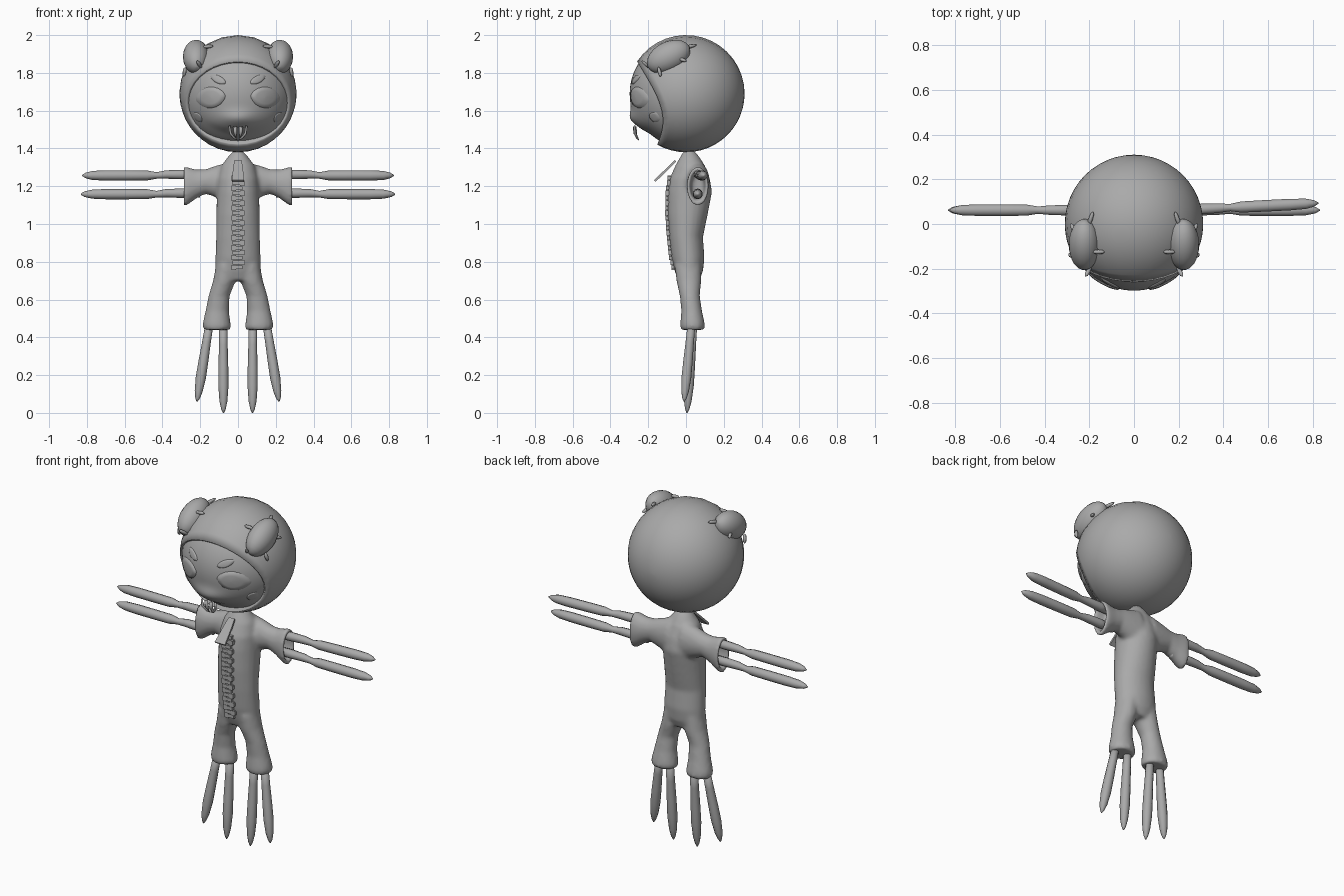
import bpy, bmesh, math
from mathutils import Vector as V

if "Cube" in bpy.data.objects:
    bpy.data.objects.remove(bpy.data.objects["Cube"])

grey = bpy.data.materials.new("grey")
grey.diffuse_color = (0.4, 0.4, 0.4, 1)
grey.use_nodes = True
grey.node_tree.nodes["Principled BSDF"].inputs["Base Color"].default_value = grey.diffuse_color
X, Y, Z = V((1, 0, 0)), V((0, 1, 0)), V((0, 0, 1))


def finish(name, bm, smooth=True):
    bmesh.ops.recalc_face_normals(bm, faces=bm.faces)
    me = bpy.data.meshes.new(name)
    for f in bm.faces:
        f.smooth = smooth
    bm.to_mesh(me)
    bm.free()
    me.materials.append(grey)
    ob = bpy.data.objects.new(name, me)
    bpy.context.collection.objects.link(ob)
    return ob


def skin(bm, rings, caps=(True, True)):
    """Join rings of points into a tube, capping the chosen ends."""
    vs = [[bm.verts.new(p) for p in r] for r in rings]
    n = len(vs[0])
    for a, b in zip(vs, vs[1:]):
        for i in range(n):
            j = (i + 1) % n
            bm.faces.new((a[i], a[j], b[j], b[i]))
    for use, r in zip(caps, (vs[0], vs[-1])):
        if use:
            bm.faces.new(r)


def ring(c, u, v, n=16):
    c = V(c)
    return [c + u * math.cos(2 * math.pi * i / n) + v * math.sin(2 * math.pi * i / n)
            for i in range(n)]


def tube(name, pts, radii, n=10):
    """Round tube along points with varying radius."""
    pts = [V(p) for p in pts]
    rings = []
    for i, p in enumerate(pts):
        d = (pts[min(i + 1, len(pts) - 1)] - pts[max(i - 1, 0)]).normalized()
        u = d.cross(Y if abs(d.y) < 0.8 else X).normalized()
        rings.append(ring(p, u * radii[i], d.cross(u) * radii[i], n))
    bm = bmesh.new()
    skin(bm, rings)
    return finish(name, bm)


# Suit: torso, sleeves and trouser legs merged into one soft skin
suit = bmesh.new()
torso = [(1.395, .018, .015, .022), (1.36, .05, .02, .048), (1.31, .088, .022, .078),
         (1.24, .108, .02, .107), (1.17, .112, .02, .118), (1.05, .115, .008, .107),
         (.93, .116, 0, .09), (.82, .12, .01, .088), (.75, .122, .015, .075),
         (.70, .105, .015, .055)]
skin(suit, [ring((0, y, z), X * rx, Y * ry, 24) for z, rx, y, ry in torso])
sleeve = [(.04, 1.22, .11, .065), (.12, 1.225, .083, .058), (.17, 1.225, .065, .052),
          (.22, 1.212, .076, .053), (.27, 1.2, .102, .058), (.288, 1.2, .103, .058),
          (.288, 1.2, .082, .042), (.22, 1.205, .06, .03)]
leg = [(.78, .062, .01, .055, .07), (.70, .072, .015, .06, .066), (.62, .1, .02, .056, .053),
       (.54, .11, .03, .062, .055), (.48, .113, .034, .073, .064), (.455, .112, .035, .076, .066),
       (.44, .112, .035, .07, .06)]
for s in (-1, 1):
    skin(suit, [ring((s * x, .062, z), Z * rz, Y * ry, 24) for x, z, rz, ry in sleeve])
    skin(suit, [ring((s * x, y, z), X * rx, Y * ry, 24) for z, x, y, rx, ry in leg])
body = finish("suit", suit)
rm = body.modifiers.new("merge", 'REMESH')
rm.mode, rm.voxel_size, rm.use_smooth_shade = 'VOXEL', .011, True
sm = body.modifiers.new("soften", 'SMOOTH')
sm.factor, sm.iterations = .5, 5

# Long pointed hands and feet
for s in (-1, 1):
    for name, z, tip in (("upper_hand", 1.257, .825), ("lower_hand", 1.158, .832)):
        dy = .03 if s == 1 and z > 1.2 else 0
        xs = (.20, .30, .38, .43, .48, .58, .70, .77, tip - .02, tip)
        rs = (.022, .025, .022, .017, .026, .027, .027, .024, .015, .003)
        tube(name, [(s * x, .062 + dy * (x - .2) / .6, z + (.005 if x < .4 else 0))
                    for x in xs], rs)
    for name, top, end in (("outer_foot", (.15, .03, .48), (.217, -.01, .06)),
                           ("inner_foot", (.078, .04, .48), (.077, .005, 0))):
        a, b = V((s * top[0], *top[1:])), V((s * end[0], *end[1:]))
        tube(name, [a.lerp(b, t) for t in (0, .25, .5, .7, .87, .96, 1)],
             (.021, .023, .026, .027, .021, .012, .003))

# Hood: sphere with an oval face opening and a turned-in lip
C, R, N = V((0, 0, 1.69)), .31, 36


def oval(i, k=1):
    a = 2 * math.pi * i / N
    return k * .272 * math.cos(a), 1.64 + k * .22 * math.sin(a)


edge = []
for i in range(N):
    x, z = oval(i)
    edge.append(V((x, -math.sqrt(R * R - x * x - (z - C.z) ** 2), z - C.z)).normalized())
rings = [[C + d * .283 for d in edge], [C + d * .305 for d in edge]]
for k in range(17):
    rings.append([C + R * d.slerp(Y, min(k / 16, .99)) for d in edge])
bm = bmesh.new()
skin(bm, rings, (False, True))
finish("hood", bm)


# Face: slightly smaller dome with a muzzle that undercuts to the chin
def face_y(x, z):
    y = -math.sqrt(max(.0, .298 ** 2 - x * x - (z - C.z) ** 2))
    y -= .028 * math.exp(-(x / .1) ** 2 - ((z - 1.555) / .045) ** 2)
    lip = 1.49 + 1.6 * x * x
    drop = 1 / (1 + math.exp((z - lip) / .008))
    return y + .022 * drop * math.exp(-(x / .15) ** 4)


bm = bmesh.new()
rings = []
for k in range(25):
    pts = [oval(i, max(1 - k / 24, .01)) for i in range(N)]
    rings.append([V((x, face_y(x, z), z)) for x, z in pts])
skin(bm, rings, (False, True))
finish("face", bm)


# Raised pillows on the face: eyes, brows, cheek marks
def pillow(name, cx, cz, w, h, tilt, lift, point):
    bm = bmesh.new()
    rings = []
    for k, up in ((1, -.002), (.93, lift * .7), (.6, lift), (.05, lift)):
        r = []
        for i in range(20):
            a = 2 * math.pi * i / 20
            px = k * w * math.cos(a)
            pz = k * h * math.sin(a) * abs(math.sin(a)) ** point
            x = cx + px * math.cos(tilt) - pz * math.sin(tilt)
            z = cz + px * math.sin(tilt) + pz * math.cos(tilt)
            r.append(V((x, face_y(x, z) - up, z)))
        rings.append(r)
    skin(bm, rings, (False, True))
    finish(name, bm)


for s in (-1, 1):
    pillow("eye", s * .145, 1.67, .08, .057, -s * .12, .009, .3)
    pillow("brow", s * .105, 1.765, .045, .02, s * .45, .006, .2)
    pillow("cheek_mark", s * .212, 1.565, .032, .018, s * .95, .006, .5)
    # Fangs and tongue edge hanging from the muzzle
    tube("fang", [(s * .045, -.272, 1.52), (s * .04, -.27, 1.48), (s * .02, -.258, 1.455),
                  (s * .004, -.25, 1.445)], (.005, .007, .006, .002), 8)
    tube("tooth", [(s * .016, -.272, 1.515), (s * .014, -.268, 1.48), (s * .01, -.258, 1.455)],
         (.01, .009, .002), 8)

# Rounded ears, sewn on with stitches
t = math.radians(27)
for s in (-1, 1):
    mid = V((s * .222, -.092, 1.885))
    long_axis = V((0, math.cos(t), math.sin(t)))
    up = V((0, -math.sin(t), math.cos(t)))
    bm = bmesh.new()
    skin(bm, [ring(mid - long_axis * .122 * math.cos(a), X * .07 * math.sin(a),
                   up * .08 * math.sin(a), 20)
              for a in [math.pi * (.01 + .98 * k / 12) for k in range(13)]])
    finish("ear", bm)
    for p, d in (((.195, .02, 1.94), (-.012, .034, .008)), ((.158, -.125, 1.94), (-.026, 0, .002)),
                 ((.205, -.212, 1.845), (.012, -.022, .018)), ((.283, -.14, 1.805), (.004, .006, -.025)),
                 ((.272, -.02, 1.87), (.01, .022, -.008))):
        p, d = V((s * p[0], *p[1:])), V((s * d[0], *d[1:]))
        tube("stitch", [p - d, p - d * .7, p, p + d * .7, p + d], (.002, .008, .01, .008, .002), 8)


# Zip: staggered teeth following the belly, and a hanging pull tab
def front_y(z):
    for (z0, _, y0, r0), (z1, _, y1, r1) in zip(torso, torso[1:]):
        if z1 <= z <= z0:
            f = (z0 - z) / (z0 - z1)
            return (y0 - r0) * (1 - f) + (y1 - r1) * f


bm = bmesh.new()
for i in range(19):
    z = .77 + i * .0262
    side = 1 if i % 2 else -1
    y = front_y(z) + .002
    w = .033 if i % 2 else .029
    for cx, hw, hz in ((side * .004, w, .0095), (side * .022, .012, .014)):
        ret = bmesh.ops.create_cube(bm, size=1)
        for v in ret["verts"]:
            v.co = V((cx + v.co.x * 2 * hw, y + v.co.y * .026, z + v.co.z * 2 * hz))
finish("zip_teeth", bm, False)

bm = bmesh.new()
n = V((0, -.67, .74)) * .006
rings = []
for w, y, z in ((.018, -.055, 1.335), (.024, -.085, 1.305), (.033, -.165, 1.228)):
    c = V((0, y, z))
    rings.append([c - X * w - n, c + X * w - n, c + X * w + n, c - X * w + n])
skin(bm, rings)
finish("zip_pull", bm, False)
